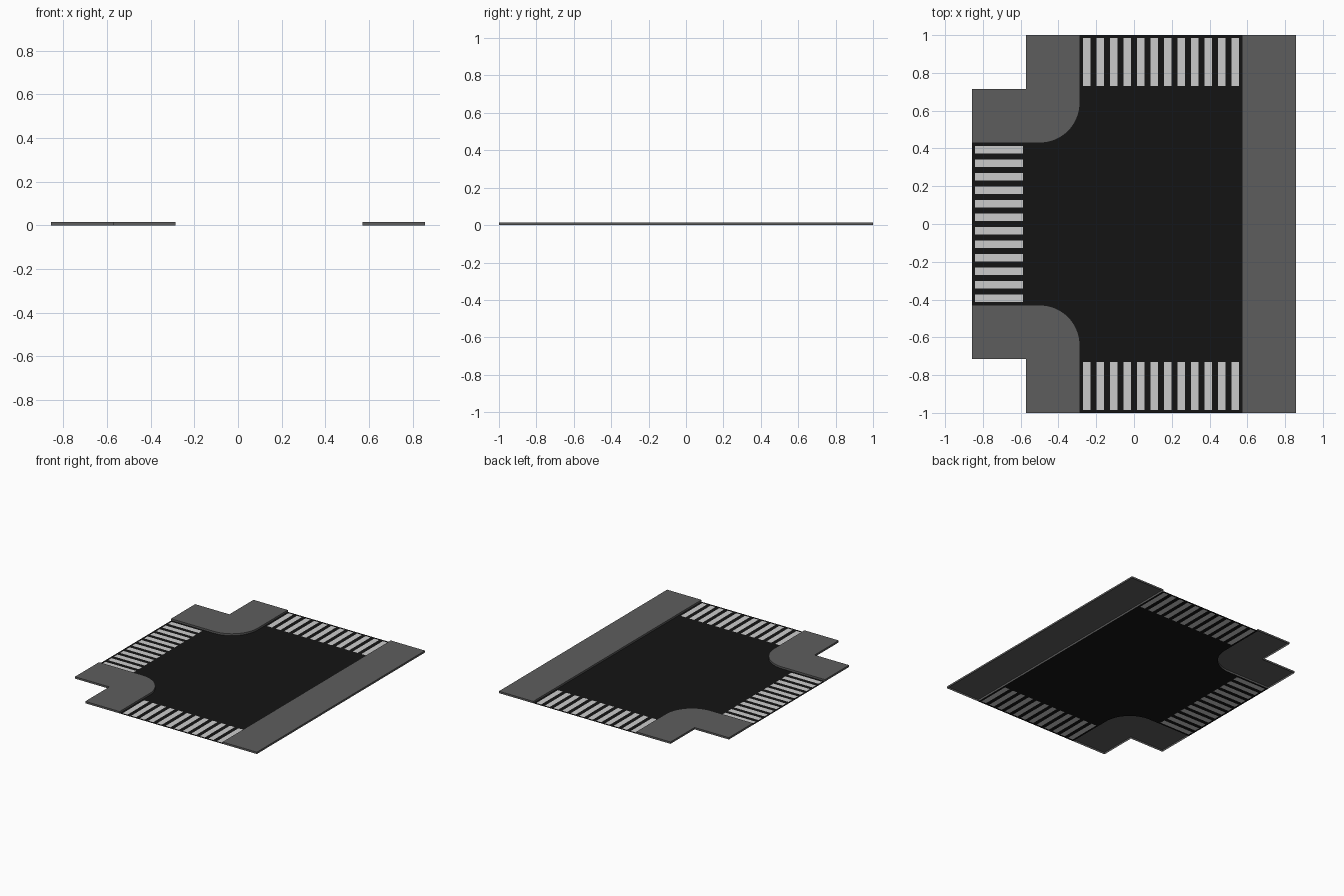
import bpy, bmesh, math

if "Cube" in bpy.data.objects:
    bpy.data.objects.remove(bpy.data.objects["Cube"])

U = 1 / 7                      # module of the road tile
KERB_H = 0.1 * U
ROAD_L, ROAD_R = -2 * U, 4 * U  # main road edges in x
SIDE = 3 * U                   # half width of the side road
OUT_X, OUT_Y = 6 * U, 1.0
PITCH, STRIPE_W = U / 2, 0.04
NEAR, FAR = 0.015, 0.269       # stripe ends, measured from the tile edge


def material(name, v):
    m = bpy.data.materials.new(name)
    m.diffuse_color = (v, v, v, 1)
    m.use_nodes = True
    m.node_tree.nodes["Principled BSDF"].inputs["Base Color"].default_value = m.diffuse_color
    return m


ASPHALT = material("asphalt", 0.007)
PAVING = material("paving", 0.11)
PAINT = material("white_paint", 0.62)


def make(name, polys, mat, height=0.0):
    """Flat polygons, optionally raised with kerb walls around the rim."""
    bm = bmesh.new()
    for poly in polys:
        f = bm.faces.new([bm.verts.new((x, y, height)) for x, y in poly])
        f.normal_update()
        if f.normal.z < 0:
            f.normal_flip()
    if height:
        rim = bm.edges[:]
        new = bmesh.ops.extrude_edge_only(bm, edges=rim)["geom"]
        for v in new:
            if isinstance(v, bmesh.types.BMVert):
                v.co.z = 0
        bmesh.ops.recalc_face_normals(bm, faces=bm.faces[:])
        if max(bm.faces, key=lambda f: f.calc_area()).normal.z < 0:
            bmesh.ops.reverse_faces(bm, faces=bm.faces[:])
    me = bpy.data.meshes.new(name)
    bm.to_mesh(me)
    bm.free()
    me.materials.append(mat)
    ob = bpy.data.objects.new(name, me)
    bpy.context.collection.objects.link(ob)
    return ob


def rect(x0, x1, y0, y1):
    return [(x0, y0), (x1, y0), (x1, y1), (x0, y1)]


def corner_arc(s, n=16):
    """Rounded kerb from the main road to the side road (s = side in y)."""
    r = 1.5 * U
    cx, cy = ROAD_L - r, SIDE + r
    return [(cx + r * math.cos(a), s * (cy - r * math.sin(a)))
            for a in (i / n * math.pi / 2 for i in range(n + 1))]


# Straight pavement
make("straight_pavement", [rect(ROAD_R, OUT_X, -OUT_Y, OUT_Y)], PAVING, KERB_H)

# Corner pavements
for s, label in ((1, "back"), (-1, "front")):
    outline = [(ROAD_L, s * OUT_Y)] + corner_arc(s) + [
        (-OUT_X, s * SIDE), (-OUT_X, s * 5 * U),
        (-4 * U, s * 5 * U), (-4 * U, s * OUT_Y)]
    make(label + "_corner_pavement", [outline], PAVING, KERB_H)

# Central road surface
yi, xi = OUT_Y - FAR, -OUT_X + FAR
centre = [(ROAD_R, -yi), (ROAD_R, yi), (ROAD_L, yi)] + corner_arc(1)
centre += [(xi, SIDE), (xi, -SIDE)] + corner_arc(-1)[::-1] + [(ROAD_L, -yi)]
make("road_surface", [centre], ASPHALT)


# Crossings: painted stripes set between asphalt strips
def crossing(name, place):
    """place(u, v): u along the road width, v inward from the tile edge."""
    def quad(u0, u1, v0, v1):
        return [place(u, v) for u, v in rect(u0, u1, v0, v1)]
    stripes, gaps = [], [quad(-SIDE, SIDE, 0, NEAR)]
    last = -SIDE
    for i in range(12):
        c = (i - 5.5) * PITCH
        gaps.append(quad(last, c - STRIPE_W / 2, NEAR, FAR))
        last = c + STRIPE_W / 2
        stripes.append(quad(c - STRIPE_W / 2, last, NEAR, FAR))
    gaps.append(quad(last, SIDE, NEAR, FAR))
    make(name + "_crossing_stripes", stripes, PAINT)
    make(name + "_crossing_asphalt", gaps, ASPHALT)


mid = (ROAD_L + ROAD_R) / 2
crossing("back", lambda u, v: (mid + u, OUT_Y - v))
crossing("front", lambda u, v: (mid + u, v - OUT_Y))
crossing("left", lambda u, v: (v - OUT_X, u))
